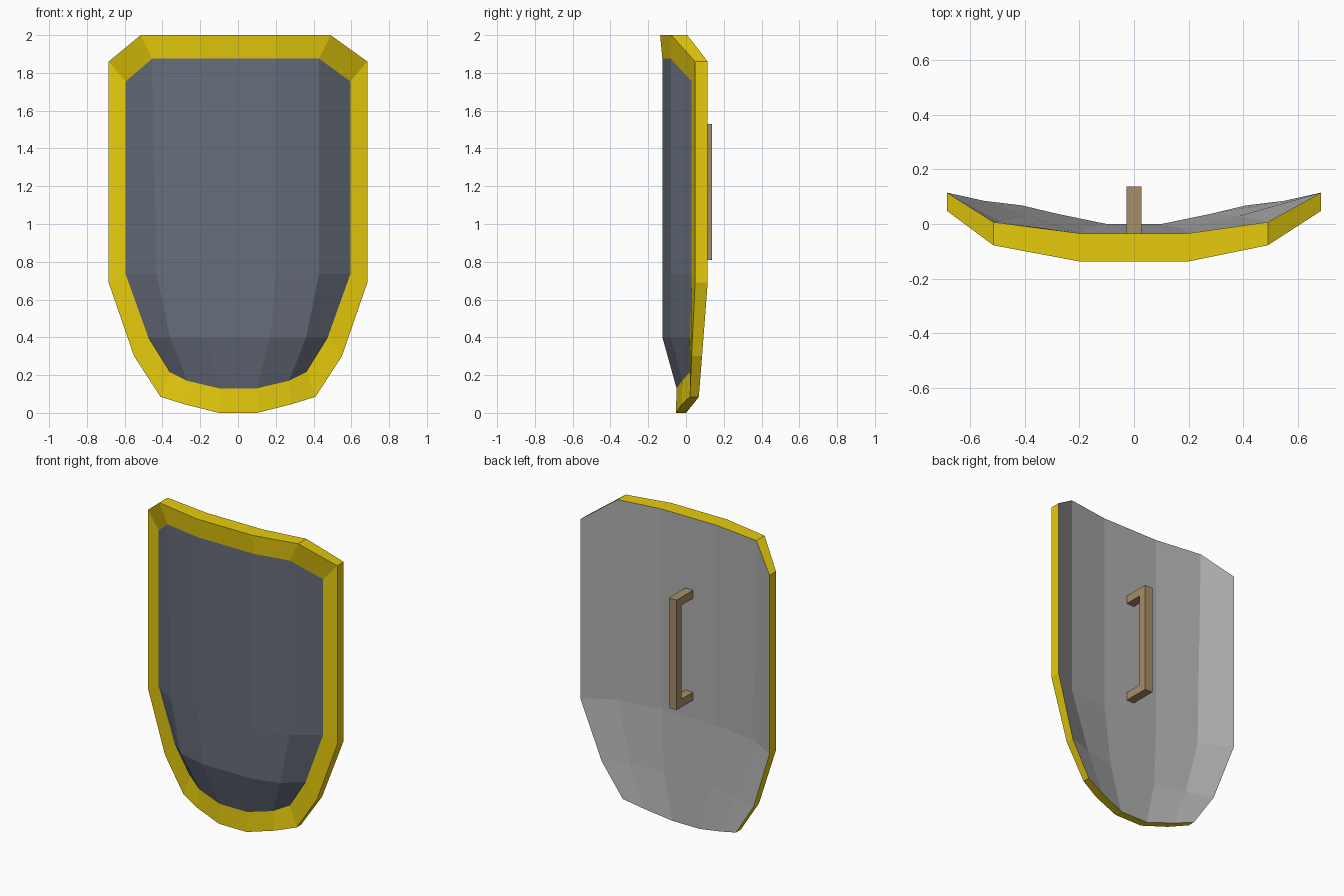
import bpy, bmesh

if "Cube" in bpy.data.objects:
    bpy.data.objects.remove(bpy.data.objects["Cube"])

def material(name, rgb):
    m = bpy.data.materials.new(name)
    m.diffuse_color = (*rgb, 1)
    m.use_nodes = True
    m.node_tree.nodes["Principled BSDF"].inputs["Base Color"].default_value = m.diffuse_color
    return m

def make(name, bm, mat=None):
    me = bpy.data.meshes.new(name)
    bm.to_mesh(me)
    bm.free()
    ob = bpy.data.objects.new(name, me)
    bpy.context.collection.objects.link(ob)
    if mat:
        me.materials.append(mat)
    return ob

# Right half of each layer: rows from top to bottom, columns from centre to edge
panel = [[(.20, -.125, 1.875), (.43, -.08, 1.875), (.595, .03, 1.755)],
         [(.20, -.125, .735), (.43, -.08, .735), (.595, .03, .735)],
         [(.17, -.125, .40), (.36, -.08, .40), (.475, .022, .40)],
         [(.10, -.05, .13), (.27, -.02, .17), (.36, .02, .215)]]
back = [[(.20, -.034, 2), (.49, .007, 2), (.685, .115, 1.86)],
        [(.20, -.034, .69), (.49, .007, .69), (.685, .115, .69)],
        [(.17, -.014, .30), (.38, .028, .30), (.55, .085, .30)],
        [(.10, 0, 0), (.28, .037, .045), (.41, .068, .085)]]
# Front edge of the rim: same outline as the back, different depth
edge_y = [[-.137, -.078, .048], [0, 0, .048], [0, 0, .03], [-.053, -.022, .02]]
edge = [[(p[0], y, p[2]) for p, y in zip(row, ys)] for row, ys in zip(back, edge_y)]

def full(half):
    """Mirror a half grid; the left top corner sits slightly further out."""
    grid = []
    for r, row in enumerate(half):
        left = [(-x - (.025 if (r, c) == (0, 1) else 0), y, z)
                for c, (x, y, z) in enumerate(row)]
        grid.append(left[::-1] + row)
    return grid

def sheet(name, half, flip, mat=None):
    bm = bmesh.new()
    g = [[bm.verts.new(p) for p in row] for row in full(half)]
    for r in range(3):
        for c in range(5):
            q = [g[r][c], g[r + 1][c], g[r + 1][c + 1], g[r][c + 1]]
            bm.faces.new(q[::-1] if flip else q)
    return make(name, bm, mat)

def outline(half):
    g = full(half)
    return ([row[0] for row in g] + g[3][1:5]
            + [row[5] for row in g[::-1]] + g[0][4:0:-1])

# Curved front and back sheets
sheet("front_panel", panel, False, material("slate", (.135, .157, .20)))
sheet("back_panel", back, True, material("grey", (.43, .43, .43)))

# Rim: bevelled front band and outer side wall
bm = bmesh.new()
loops = [[bm.verts.new(p) for p in outline(h)] for h in (panel, edge, back)]
for inner, outer in zip(loops, loops[1:]):
    n = len(inner)
    for k in range(n):
        j = (k + 1) % n
        bm.faces.new((outer[k], outer[j], inner[j], inner[k]))
make("rim", bm, material("gold", (.80, .60, .004)))

# Handle: U-shaped bracket extruded across x
bm = bmesh.new()
profile = [(-.035, .81), (.137, .81), (.137, 1.53), (-.035, 1.53),
           (-.035, 1.477), (.084, 1.477), (.084, .863), (-.035, .863)]
face = bm.faces.new([bm.verts.new((-.028, y, z)) for y, z in profile])
ext = bmesh.ops.extrude_face_region(bm, geom=[face])
bmesh.ops.translate(bm, vec=(.056, 0, 0),
                    verts=[v for v in ext["geom"] if isinstance(v, bmesh.types.BMVert)])
bmesh.ops.recalc_face_normals(bm, faces=bm.faces)
make("handle", bm, material("wood", (.39, .27, .14)))
